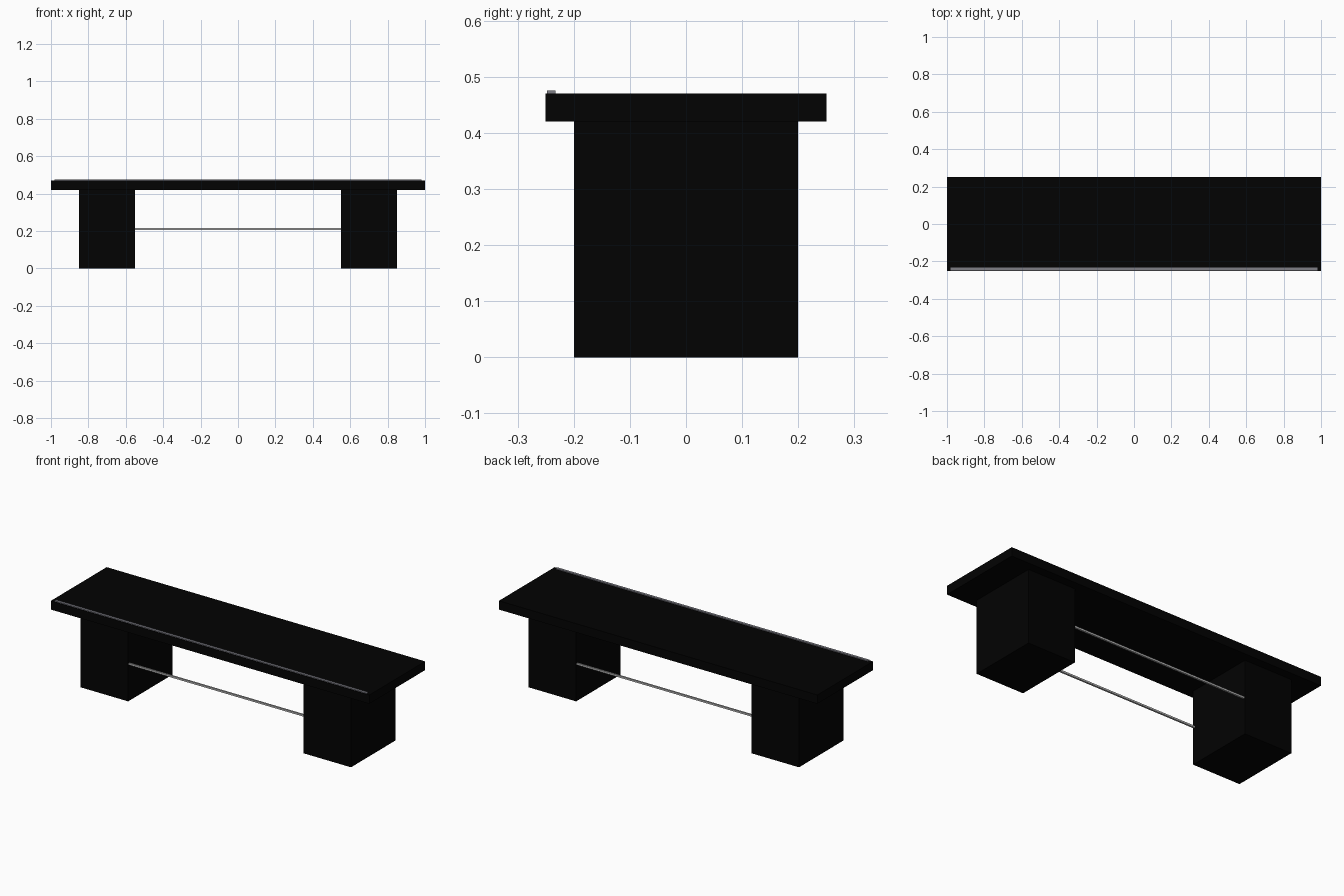
import bpy

if "Cube" in bpy.data.objects:
    bpy.data.objects.remove(bpy.data.objects["Cube"])


def material(name, rgb):
    m = bpy.data.materials.new(name)
    m.diffuse_color = (*rgb, 1)
    m.use_nodes = True
    m.node_tree.nodes["Principled BSDF"].inputs["Base Color"].default_value = m.diffuse_color
    return m


black = material("matte black", (0.0006, 0.0006, 0.0006))
trim_grey = material("trim grey", (0.21, 0.21, 0.24))
rail_grey = material("rail light grey", (0.5, 0.5, 0.5))


def box(name, lo, hi, mat):
    """Axis-aligned box between two corners."""
    bpy.ops.mesh.primitive_cube_add(size=1, location=[(a + b) / 2 for a, b in zip(lo, hi)])
    ob = bpy.context.object
    ob.name = name
    ob.scale = [b - a for a, b in zip(lo, hi)]
    bpy.ops.object.transform_apply(location=False, rotation=False, scale=True)
    ob.data.materials.append(mat)
    return ob


# Bench slab
box("seat_slab", (-1, -0.25, 0.42), (1, 0.25, 0.47), black)

# Thin trim strip along the front edge of the seat
box("front_trim_strip", (-0.98, -0.2475, 0.47), (0.98, -0.2325, 0.475), trim_grey)

# Block pedestals
for side, x in (("left", -0.7), ("right", 0.7)):
    box(side + "_pedestal", (x - 0.15, -0.2, 0), (x + 0.15, 0.2, 0.42), black)

# Slim rails joining the pedestals, front and back
for side, y in (("front", -0.19), ("back", 0.19)):
    box(side + "_rail", (-0.55, y - 0.005, 0.205), (0.55, y + 0.005, 0.215), rail_grey)
